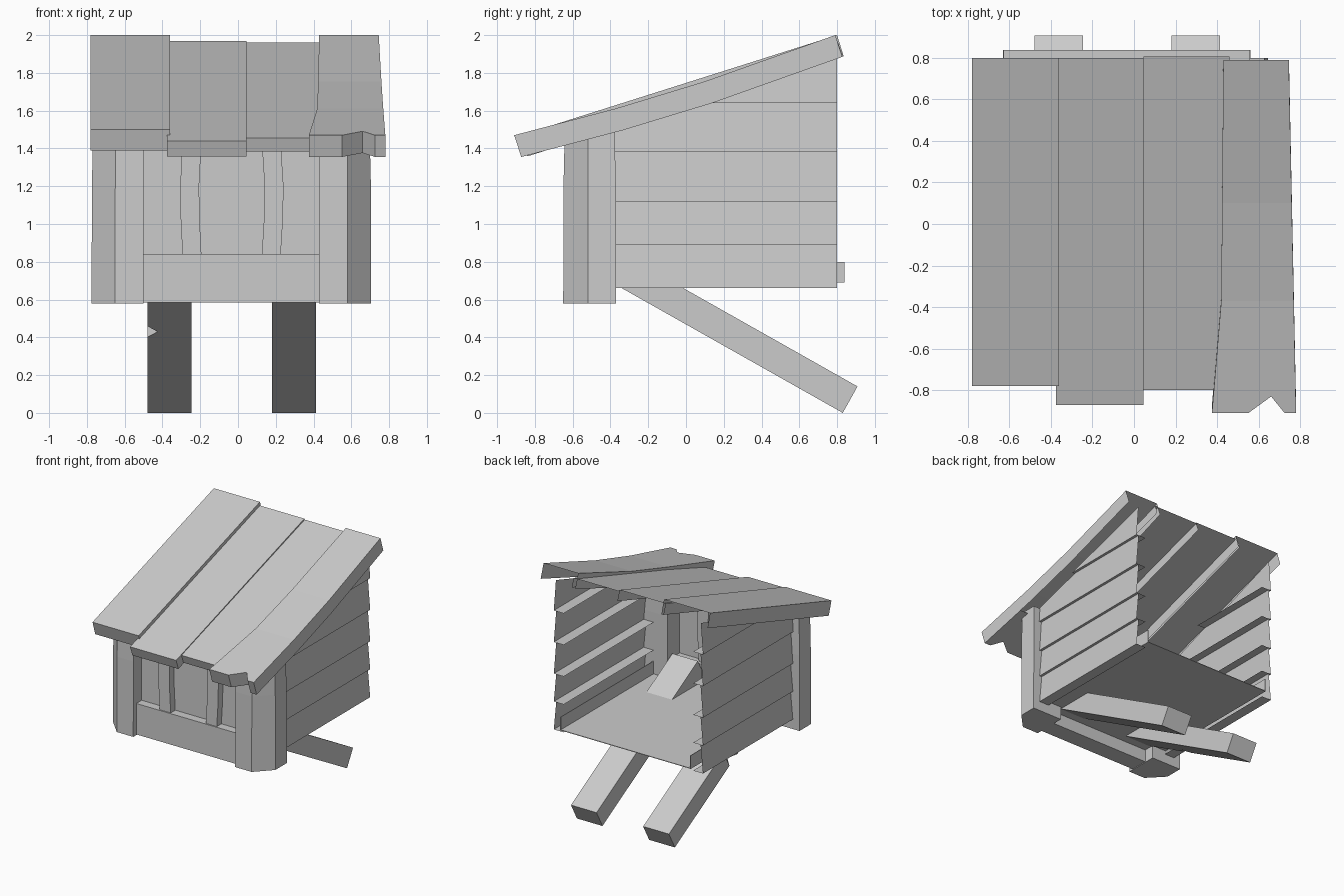
import bpy, bmesh
from mathutils import Vector

if "Cube" in bpy.data.objects:
    bpy.data.objects.remove(bpy.data.objects["Cube"])


def finish(name, bm):
    me = bpy.data.meshes.new(name)
    bm.to_mesh(me)
    bm.free()
    ob = bpy.data.objects.new(name, me)
    bpy.context.collection.objects.link(ob)
    return ob


def prism(bm, points, offset):
    """Extrude one polygon of 3D points along an offset vector."""
    f = bm.faces.new([bm.verts.new(p) for p in points])
    ext = bmesh.ops.extrude_face_region(bm, geom=[f], use_keep_orig=True)
    vs = [g for g in ext["geom"] if isinstance(g, bmesh.types.BMVert)]
    bmesh.ops.translate(bm, verts=vs, vec=offset)
    bmesh.ops.recalc_face_normals(bm, faces=bm.faces[:])


def box(bm, x0, x1, y0, y1, z0, z1):
    prism(bm, [(x0, y0, z0), (x1, y0, z0), (x1, y1, z0), (x0, y1, z0)], (0, 0, z1 - z0))


def loft(name, rings):
    """Join equal-sized rings of points into a closed solid."""
    bm = bmesh.new()
    loops = [[bm.verts.new(p) for p in r] for r in rings]
    n = len(loops[0])
    for a, b in zip(loops, loops[1:]):
        for i in range(n):
            j = (i + 1) % n
            bm.faces.new((a[i], a[j], b[j], b[i]))
    bm.faces.new(loops[0])
    bm.faces.new(loops[-1])
    bmesh.ops.recalc_face_normals(bm, faces=bm.faces[:])
    return finish(name, bm)


def bisect(bm, co, no, **kw):
    bmesh.ops.bisect_plane(bm, geom=bm.verts[:] + bm.edges[:] + bm.faces[:],
                           plane_co=co, plane_no=no, **kw)


def plank(name, outline, line, offset):
    """Roof board: plan outline lifted onto a (y, z) line and thickened.
    Over the room it is an open shell (no underside, no rear cap)."""
    def height(y):
        for (ya, za), (yb, zb) in zip(line, line[1:]):
            if y <= yb + 1e-4:
                break
        return za + (zb - za) * (y - ya) / (yb - ya)
    bm = bmesh.new()
    bm.faces.new([bm.verts.new((x, y, 0)) for x, y in outline])
    for y, z in line[1:-1]:
        bisect(bm, (0, y, 0), (0, 1, 0))
    for v in bm.verts:
        v.co.z = height(v.co.y)
    ext = bmesh.ops.extrude_face_region(bm, geom=bm.faces[:], use_keep_orig=True)
    vs = [g for g in ext["geom"] if isinstance(g, bmesh.types.BMVert)]
    bmesh.ops.translate(bm, verts=vs, vec=(0, *offset))
    bmesh.ops.recalc_face_normals(bm, faces=bm.faces[:])
    bisect(bm, (0, -0.45, 0), (0, 1, 0))
    bm.normal_update()
    hidden = [f for f in bm.faces if f.calc_center_median().y > -0.45
              and (f.normal.z < -0.6 or f.normal.y > 0.8)]
    bmesh.ops.delete(bm, geom=hidden, context="FACES")
    return finish(name, bm)


def rect(x0, x1, y0, y1):
    return [(x0, y0), (x1, y0), (x1, y1), (x0, y1)]


# Roof boards
plank("roof_plank_1", rect(-0.78, -0.36, -0.78, 0.80), [(-0.78, 1.50), (0.80, 2.0)], (0.035, -0.112))
plank("roof_plank_2", rect(-0.375, 0.045, -0.87, 0.80), [(-0.87, 1.44), (0.80, 1.97)], (0.03, -0.082))
plank("roof_plank_3", rect(0.045, 0.46, -0.80, 0.805), [(-0.80, 1.455), (0.805, 1.96)], (0.025, -0.07))
plank("roof_plank_4",
      [(0.375, -0.91), (0.55, -0.91), (0.66, -0.83), (0.725, -0.91), (0.78, -0.91),
       (0.745, 0.79), (0.43, 0.79), (0.42, -0.37)],
      [(-0.91, 1.47), (-0.37, 1.612), (0.10, 1.755), (0.79, 2.0)], (0.038, -0.115))

# Side boards: outer sheets with ledges turned inwards, cut under the roof
CX = -0.035
levels = [0.66, 0.89, 1.12, 1.38, 1.64, 1.93]
for side, label in ((-1, "left"), (1, "right")):
    bm = bmesh.new()
    for z0, z1 in zip(levels, levels[1:]):
        sec = [(0.59, z0), (0.68, z0), (0.658, z1), (0.59, z1)]
        a, b = [[bm.verts.new((CX + side * x, y, z)) for x, z in sec] for y in (-0.40, 0.80)]
        for i in range(3):
            quad = (a[i], b[i], b[i + 1], a[i + 1])
            bm.faces.new(quad if side > 0 else quad[::-1])
    bisect(bm, (0, -0.37, 1.51), Vector((0, -0.33, 1)), clear_outer=True)
    bm.normal_update()
    finish(label + "_wall", bm)

# Front corner posts with one chamfered corner
half = [(0.465, -0.65), (0.615, -0.65), (0.74, -0.52), (0.74, -0.37), (0.465, -0.37)]
for side, label in ((-1, "left"), (1, "right")):
    rings = []
    for z, taper in ((0.58, 1.0), (1.20, 0.99), (1.50, 0.94)):
        rings.append([(CX + side * (0.60 + (x - 0.60) * (taper if x > 0.6 else 1)),
                       -0.51 + (y + 0.51) * taper, z) for x, y in half])
    loft(label + "_post", rings)

# Front board
bm = bmesh.new()
box(bm, -0.52, 0.45, -0.61, -0.46, 0.585, 0.84)
finish("front_board", bm)

# Window panel behind the bars
bm = bmesh.new()
box(bm, -0.52, 0.45, -0.54, -0.53, 0.83, 1.49)
finish("window_panel", bm)

# Bowed window bars
for label, xc, bow in (("left", -0.243, -0.013), ("right", 0.175, 0.016)):
    rings = []
    for z, k in ((0.82, 0), (1.03, 0.8), (1.20, 1), (1.45, 0)):
        x = xc + bow * k
        rings.append([(x - 0.05, -0.60, z), (x + 0.05, -0.60, z),
                      (x + 0.05, -0.49, z), (x - 0.05, -0.49, z)])
    loft(label + "_window_bar", rings)

# Floor tray with low side rims, open at the back
bm = bmesh.new()
box(bm, -0.63, 0.56, -0.50, 0.838, 0.69, 0.695)
for x in (-0.63, 0.555):
    box(bm, x, x + 0.005, -0.50, 0.838, 0.69, 0.80)
finish("floor", bm)

# Slanted supports, the left one chipped on its outer edge
start, end = Vector((0, -0.49, 0.745)), Vector((0, 0.83, 0))
for label, x0, x1, chip in (("left", -0.48, -0.245, True), ("right", 0.18, 0.413, False)):
    pts = [(x0, 0), (x1, 0), (x1, 1), (x0, 1)]
    if chip:
        pts += [(x0, 0.462), (x0 + 0.055, 0.423), (x0, 0.384)]
    bm = bmesh.new()
    prism(bm, [Vector((x, 0, 0)) + start.lerp(end, t) for x, t in pts], (0, 0.078, 0.14))
    finish(label + "_support", bm)
